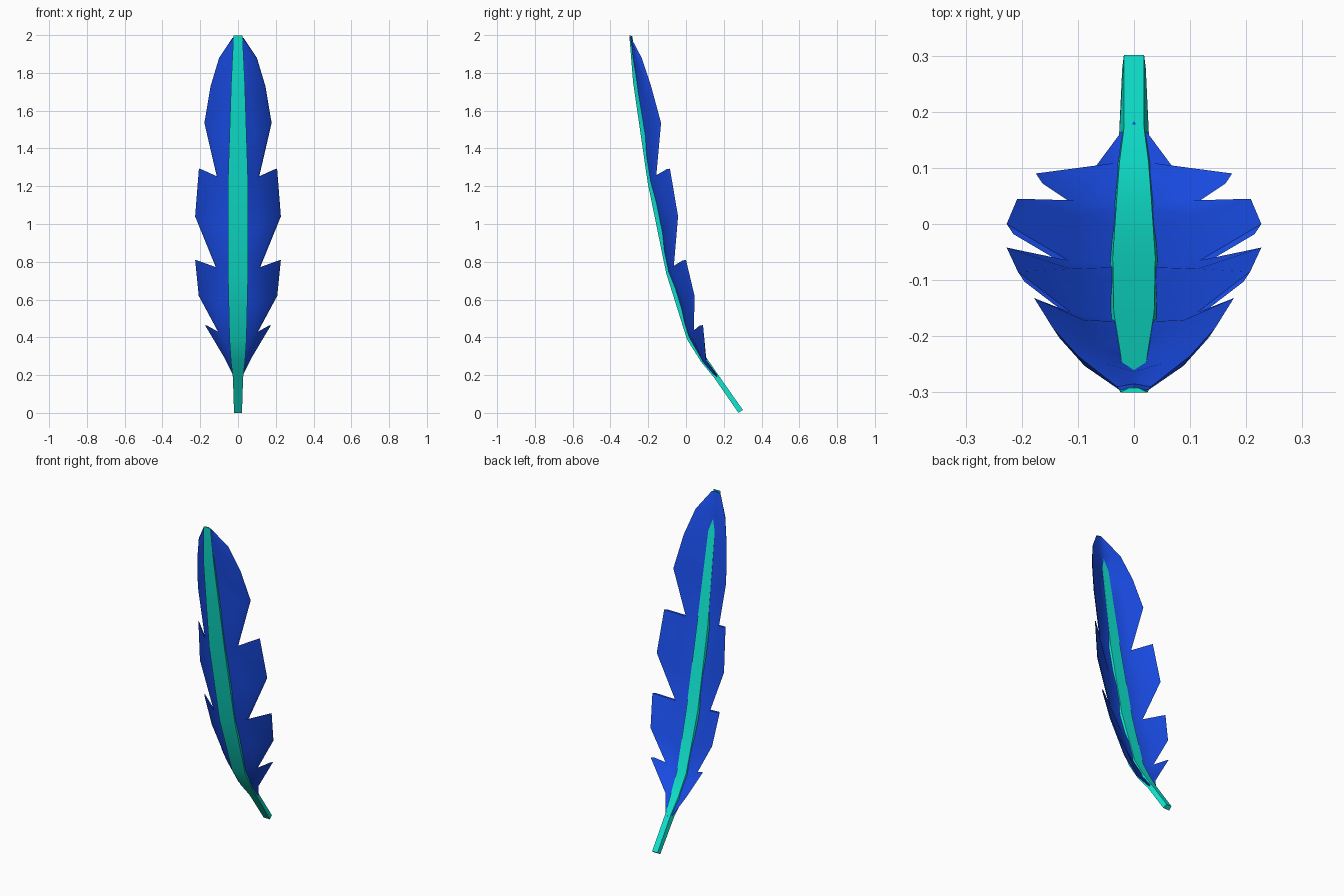
import bpy
import bmesh
from mathutils import Vector

if "Cube" in bpy.data.objects:
    bpy.data.objects.remove(bpy.data.objects["Cube"])


def material(name, color):
    m = bpy.data.materials.new(name)
    m.diffuse_color = (*color, 1)
    m.use_nodes = True
    m.node_tree.nodes["Principled BSDF"].inputs["Base Color"].default_value = m.diffuse_color
    return m


def finish(name, bm, mat, angle):
    bmesh.ops.remove_doubles(bm, verts=bm.verts, dist=0.0005)
    bmesh.ops.recalc_face_normals(bm, faces=bm.faces)
    me = bpy.data.meshes.new(name)
    bm.to_mesh(me)
    bm.free()
    ob = bpy.data.objects.new(name, me)
    bpy.context.collection.objects.link(ob)
    me.materials.append(mat)
    bpy.ops.object.select_all(action='DESELECT')
    bpy.context.view_layer.objects.active = ob
    ob.select_set(True)
    bpy.ops.object.shade_smooth_by_angle(angle=angle)
    return ob


def face(bm, pts):
    # skip repeated corners so quads may collapse to triangles
    out = []
    for p in pts:
        if all((p - q).length > 1e-5 for q in out):
            out.append(p)
    if len(out) > 2:
        bm.faces.new([bm.verts.new(p) for p in out])


# Front line of the shaft: y, z, front half width, back half width, depth
SPINE = [(0.278, 0.0, 0.021, 0.018, 0.028), (0.15, 0.185, 0.027, 0.018, 0.026),
         (0.08, 0.27, 0.037, 0.026, 0.036), (0.005, 0.39, 0.045, 0.031, 0.041),
         (-0.105, 0.74, 0.053, 0.038, 0.047), (-0.203, 1.22, 0.053, 0.036, 0.046),
         (-0.28, 1.75, 0.036, 0.022, 0.036), (-0.30, 1.997, 0.024, 0.008, 0.008)]


def spine_y(z):
    for a, b in zip(SPINE, SPINE[1:]):
        if z <= b[1]:
            t = (z - a[1]) / (b[1] - a[1])
            return a[0] + t * (b[0] - a[0])
    return SPINE[-1][0]


# Shaft: four-sided tapered loft along the curve
bm = bmesh.new()
rings = []
for i, (y, z, w, wb, d) in enumerate(SPINE):
    a, b = SPINE[max(i - 1, 0)], SPINE[min(i + 1, len(SPINE) - 1)]
    t = Vector((0, b[0] - a[0], b[1] - a[1])).normalized()
    n = Vector((0, t.z, -t.y if i < 7 else 0))
    base = Vector((0, y, z))
    prof = [(-w, 0), (w, 0), (wb, d), (-wb, d)]
    rings.append([bm.verts.new(base + Vector((u, 0, 0)) + n * v) for u, v in prof])
for r, s in zip(rings, rings[1:]):
    for k in range(4):
        bm.faces.new((r[k], r[(k + 1) % 4], s[(k + 1) % 4], s[k]))
bm.faces.new(rings[0])
bm.faces.new(rings[-1])
finish("shaft", bm, material("teal", (0.005, 0.8, 0.64)), 0.7)

# Vane outer edge: x, y, z, and the height where that barb meets the shaft
EDGE = [(0.03, -0.29, 1.985, 1.995), (0.10, -0.235, 1.88, 1.86),
        (0.145, -0.185, 1.73, 1.68), (0.178, -0.132, 1.535, 1.45),
        (0.112, -0.158, 1.25, 1.21), (0.207, -0.085, 1.293, 1.21),
        (0.227, -0.042, 1.04, 0.93), (0.117, -0.065, 0.77, 0.73),
        (0.227, 0.0, 0.81, 0.73), (0.208, 0.045, 0.62, 0.53),
        (0.103, 0.042, 0.425, 0.39), (0.175, 0.09, 0.465, 0.39),
        (0.068, 0.103, 0.285, 0.26), (0.022, 0.165, 0.19, 0.185)]
NOTCHES, TIPS = (4, 7, 10), (5, 8, 11)
bm = bmesh.new()
for side in (1, -1):
    rows = []
    for i, (x, y, z, zi) in enumerate(EDGE):
        k = 0.3 if i in (0, 13) else 1
        back = {0: 0.012, 13: 0.03}.get(i, 0.023)
        c = spine_y(zi) + 0.003
        inner = [Vector((0, c, zi)), Vector((0, c + back, zi))]
        outer = [Vector((side * (x - 0.012 * k), y - 0.018 * k, z - 0.003)),
                 Vector((side * x, y, z))]
        if i in NOTCHES:
            mid = outer
        elif i in TIPS:                      # lobe tips hang on the notch
            mid = rows[-1][2:4]
            mid = [mid[0], mid[1]]
        else:
            mid = [p.lerp(q, 0.5) for p, q in zip(inner, outer)]
        # order: front inner, back inner, front mid, back mid, front outer, back outer
        rows.append(inner + mid + outer)
    for r, s in zip(rows, rows[1:]):
        for a, b in ((0, 2), (2, 4), (4, 5), (5, 3), (3, 1)):
            face(bm, [r[a], r[b], s[b], s[a]])
    for r in (rows[0], rows[-1]):
        face(bm, [r[j] for j in (0, 2, 4, 5, 3, 1)])
finish("vane", bm, material("blue", (0.01, 0.075, 0.82)), 0.7)
